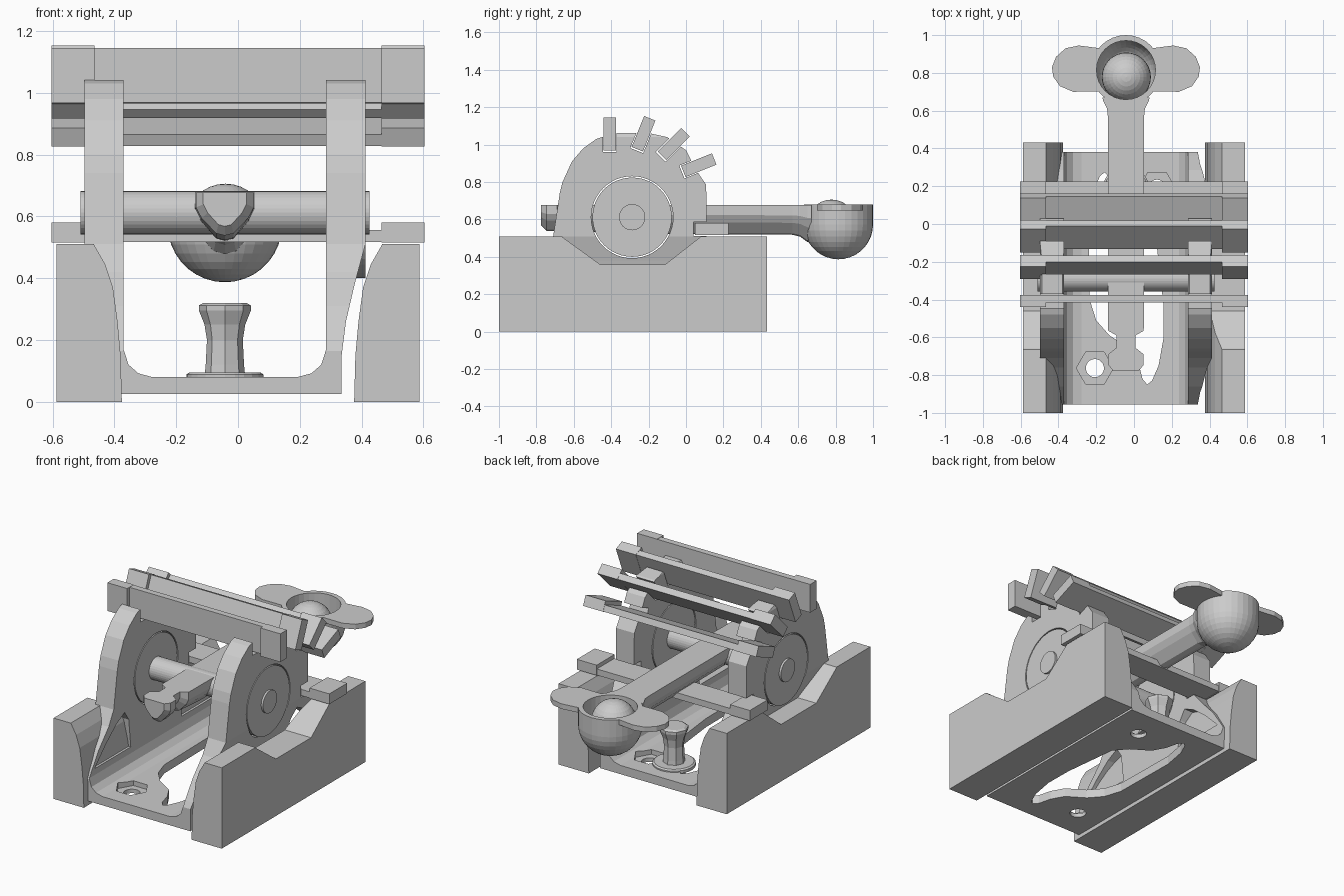
import bpy, bmesh
from math import sin, cos, pi, radians
from mathutils import Vector

if "Cube" in bpy.data.objects:
    bpy.data.objects.remove(bpy.data.objects["Cube"])

CX = -0.0425            # centre line of the frame and throwing arm
PY, PZ = -0.288, 0.612  # pivot position


def finish(name, bm):
    bmesh.ops.recalc_face_normals(bm, faces=bm.faces)
    me = bpy.data.meshes.new(name)
    bm.to_mesh(me)
    bm.free()
    ob = bpy.data.objects.new(name, me)
    bpy.context.collection.objects.link(ob)
    return ob


def loft(name, rings):
    bm = bmesh.new()
    vs = [[bm.verts.new(p) for p in r] for r in rings]
    n = len(vs[0])
    for a, b in zip(vs, vs[1:]):
        for i in range(n):
            bm.faces.new((a[i], a[(i + 1) % n], b[(i + 1) % n], b[i]))
    bm.faces.new(vs[0])
    bm.faces.new(vs[-1])
    return finish(name, bm)


def prism(name, pts, axis, a, b):
    place = {'x': lambda p, t: (t, p[0], p[1]),
             'y': lambda p, t: (p[0], t, p[1]),
             'z': lambda p, t: (p[0], p[1], t)}[axis]
    return loft(name, [[place(p, t) for p in pts] for t in (a, b)])


def circle(cx, cy, r, n=48):
    return [(cx + r * cos(2 * pi * i / n), cy + r * sin(2 * pi * i / n)) for i in range(n)]


def lathe(name, prof, cx, cy, n=32):
    return loft(name, [[(x, y, z) for x, y in circle(cx, cy, r, n)] for r, z in prof])


def boolean(ob, other, op='DIFFERENCE'):
    other.hide_render = True
    m = ob.modifiers.new('cut', 'BOOLEAN')
    m.operation, m.object, m.solver = op, other, 'EXACT'
    bpy.context.view_layer.objects.active = ob
    bpy.ops.object.modifier_apply(modifier=m.name)
    bpy.data.objects.remove(other)


# Side blocks: curved inner face, sloped notch in the top
for s, side in ((-1, 'left'), (1, 'right')):
    sec = [(.587, 0), (.376, 0), (.38, .15), (.39, .26), (.405, .37), (.43, .445), (.467, .51), (.587, .51)]
    blk = prism(side + '_block', [(s * x, z) for x, z in sec], 'y', -1, .432)
    boolean(blk, prism('notch', [(-.67, .52), (-.66, .505), (-.46, .36), (-.11, .36), (.075, .505), (.09, .52)],
                       'x', s * .3, s * .7))

# Frame: U cross-section intersected with the side silhouette
half = [(.378, .025), (.378, .15), (.392, .26), (.42, .38), (.455, .51), (.455, 1.04), (.44, 1.07),
        (.34, 1.07), (.328, 1.05), (.328, .17), (.312, .12), (.28, .092), (.235, .08)]
usec = [(CX + x, z) for x, z in half] + [(CX - x, z) for x, z in reversed(half)]
frame = prism('frame', usec, 'y', -.955, .38)
front = [(-.98, 0), (-.98, .12), (-.935, .2), (-.86, .31), (-.76, .42), (-.71, .51), (-.675, .74), (-.66, .8),
         (-.61, .91), (-.55, .98), (-.48, 1.03), (-.38, 1.062)]
back = [(-.2, 1.062), (-.1, 1.04), (0, .97), (.05, .87), (.108, .785), (.11, .51), (.185, .42), (.285, .31),
        (.36, .2), (.41, .12), (.41, 0)]
boolean(frame, prism('silhouette', front + back, 'x', -.7, .7), 'INTERSECT')

# Pivot holes and triangular windows in both walls
boolean(frame, prism('pivot_hole', circle(PY, PZ, .219), 'x', -.7, .7))
tri = [(-.9, .21), (-.79, .32), (-.68, .41), (-.6, .45), (-.56, .39), (-.54, .21)]
for mir in (False, True):
    boolean(frame, prism('window', [(2 * PY - y if mir else y, z) for y, z in tri], 'x', -.7, .7))

# S-shaped opening in the floor, same shape turned half round for the back
s_half = [(.155, -.42), (.157, -.6), (.13, -.75), (.095, -.83), (.07, -.85), (.045, -.82), (.025, -.74),
          (-.02, -.66), (-.13, -.59), (-.2, -.51), (-.235, -.4)]
s_hole = s_half + [(2 * CX - x, 2 * PY - y) for x, y in s_half[1:-1]]
boolean(frame, prism('floor_opening', s_hole, 'z', -.1, .2))
for x, y in ((-.207, -.763), (.122, .187)):
    boolean(frame, prism('screw_hole', circle(x, y, .048, 24), 'z', -.1, .2))
    boolean(frame, prism('nut_recess', circle(x, y, .098, 6), 'z', .05, .2))

# Cross slats fanned around the frame, with thicker ends, in loose slots
slats = [(-.408, 1.057, 0), (-.227, 1.058, 22), (-.066, 1.003, 45), (.068, .89, 68), (.137, .548, 90)]


def section(y, z, deg, n0, n1, h):
    t = radians(deg)
    up, nrm = Vector((sin(t), cos(t))), Vector((-cos(t), sin(t)))
    return [tuple(Vector((y, z)) + nrm * n + up * k) for n, k in ((n0, -h), (n1, -h), (n1, h), (n0, h))]


for i, (y, z, d) in enumerate(slats, 1):
    boolean(frame, prism('slot', section(y, z, d, -.037, .037, .097), 'x', -.7, .7))
    prism(f'slat_{i}', section(y, z, d, -.031, .008, .0875), 'x', -.5, .5)
    for s in (-1, 1):
        prism(f'slat_{i}_end', section(y, z, d, -.0325, .0325, .089), 'x', s * .465, s * .604)

# Pivot discs and axle
for s in (-1, 1):
    prism('pivot_disc', circle(PY, PZ, .212), 'x', CX + s * .328, CX + s * .455)
prism('axle', circle(PY, PZ, .07, 32), 'x', CX - .468, CX + .468)

# Throwing arm: shield-shaped section with a notched front hook
shield = [(-1, 0), (1, 0), (1, -.35), (.8, -.6), (.3, -.95), (0, -1), (-.3, -.95), (-.8, -.6), (-1, -.35)]
stations = [(-.775, .07, .11), (-.745, .094, .14), (-.69, .094, .14), (-.655, .05, .1), (-.59, .05, .1),
            (-.565, .094, .14), (-.36, .096, .155), (.57, .096, .16), (.61, .1, .17), (.65, .12, .2), (.67, .125, .2)]
arm = loft('throwing_arm', [[(CX + u * w, y, .678 + v * d) for u, v in shield] for y, w, d in stations])

# Cup: hollow bowl, with the loaded ball inside
CY = .815
arc = [i * pi / 2 / 9 for i in range(10)]
outer = [(max(.185 * sin(a), .004), .572 - .185 * cos(a)) for a in arc]
inner = [(max(.156 * sin(a), .004), .578 - .156 * cos(a)) for a in arc]
boolean(arm, lathe('bowl_space', inner + [(.156, .8)], CX, CY))
lathe('cup', outer + [(.185, .68), (.156, .68)] + inner[::-1], CX, CY)
bm = bmesh.new()
bmesh.ops.create_uvsphere(bm, u_segments=32, v_segments=16, radius=.13)
bmesh.ops.translate(bm, verts=bm.verts, vec=(CX + .002, .778, .576))
finish('ball', bm)

# Side wings on the cup rim
for s, side in ((-1, 'left'), (1, 'right')):
    edge = [(.25, .945), (.32, .93), (.37, .885), (.392, .83), (.385, .78), (.35, .73), (.28, .7)]
    rim = [(.17 * cos(radians(a)), CY + .17 * sin(radians(a))) for a in range(-42, 54, 12)]
    prism(side + '_wing', [(CX + s * x, y) for x, y in edge + rim], 'z', .648, .68)

# Band post with flared head on a round foot
lathe('post_foot', [(.125, .07), (.125, .088), (.115, .095)], CX, .18, 24)
lathe('band_post', [(.066, .08), (.062, .12), (.058, .2), (.066, .25), (.084, .295), (.084, .312), (.07, .32)],
      CX, .18, 8)
